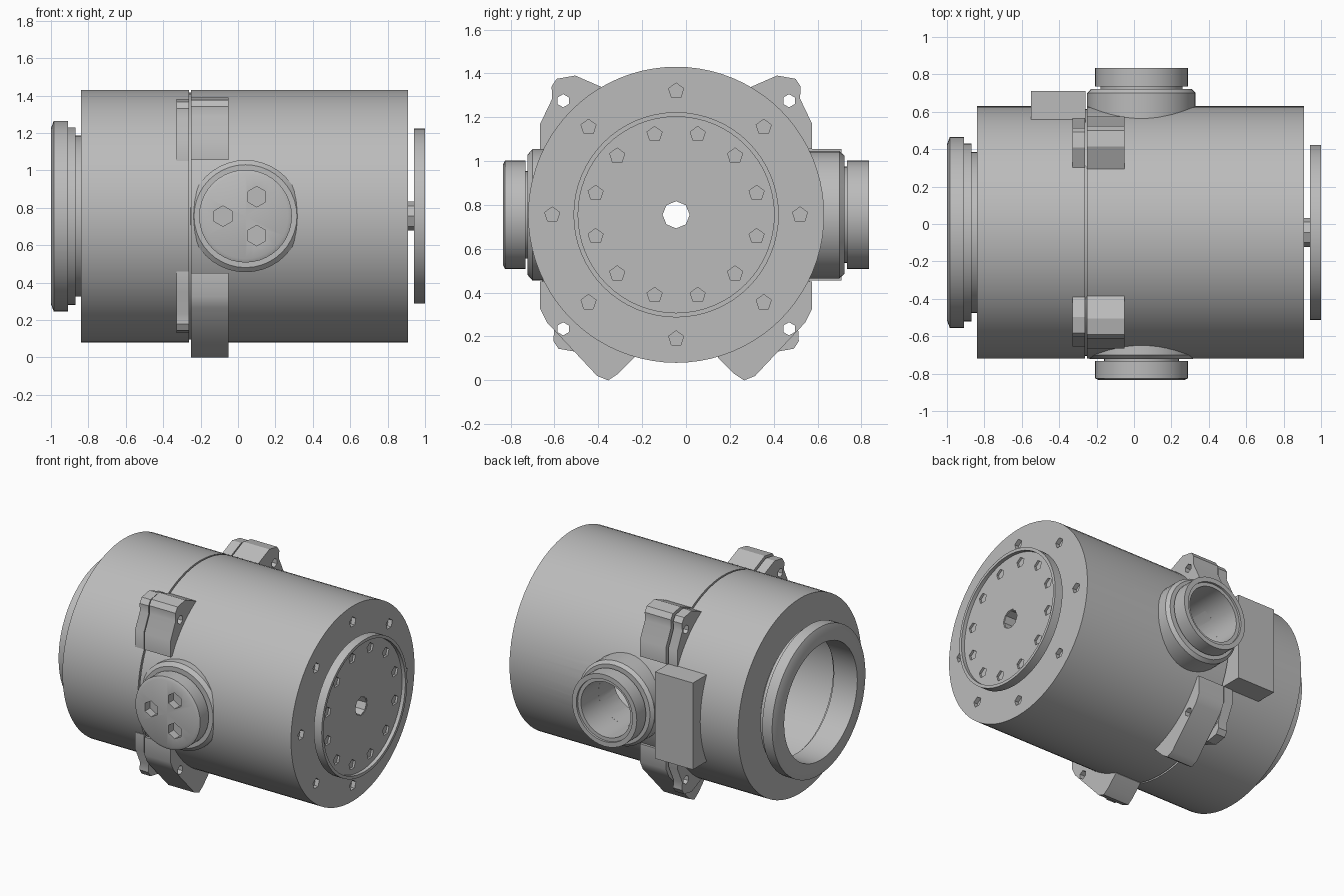
import bpy, bmesh
from math import sin, cos, pi, radians
from mathutils import Matrix, Vector

cube = bpy.data.objects.get("Cube")
if cube:
    bpy.data.objects.remove(cube)

CY, CZ = -0.045, 0.755          # main shaft axis
BX = 0.04                       # x of the side ports
AXIS = Matrix.Translation((0, CY, CZ))

mat = bpy.data.materials.new("cast_grey")
mat.use_nodes = True
GREY = (0.5, 0.5, 0.5, 1)
mat.diffuse_color = GREY
mat.node_tree.nodes["Principled BSDF"].inputs["Base Color"].default_value = GREY


def finish(name, bm):
    bmesh.ops.recalc_face_normals(bm, faces=bm.faces)
    me = bpy.data.meshes.new(name)
    bm.to_mesh(me)
    bm.free()
    me.materials.append(mat)
    ob = bpy.data.objects.new(name, me)
    bpy.context.collection.objects.link(ob)
    return ob


def lathe(name, profile, matrix=AXIS, n=64):
    """Spin a closed (along, radius) loop around local x."""
    bm = bmesh.new()
    rings = [[bm.verts.new(matrix @ Vector((a, r * cos(t), r * sin(t))))
              for a, r in profile]
             for t in (2 * pi * i / n for i in range(n))]
    m = len(profile)
    for i in range(n):
        p, q = rings[i], rings[(i + 1) % n]
        for j in range(m):
            k = (j + 1) % m
            bm.faces.new((p[j], p[k], q[k], q[j]))
    return finish(name, bm)


def prisms(name, outlines, x0, x1, matrix=AXIS):
    """Extrude (y, z) outlines along local x into one object."""
    bm = bmesh.new()
    for pts in outlines:
        a = [bm.verts.new(matrix @ Vector((x0, y, z))) for y, z in pts]
        b = [bm.verts.new(matrix @ Vector((x1, y, z))) for y, z in pts]
        bm.faces.new(a)
        bm.faces.new(b)
        for i in range(len(pts)):
            k = (i + 1) % len(pts)
            bm.faces.new((a[i], a[k], b[k], b[i]))
    return finish(name, bm)


def polygon(y, z, r, n):
    return [(y + r * sin(2 * pi * i / n), z + r * cos(2 * pi * i / n)) for i in range(n)]


def circle_of(count, radius, size, n, start=0):
    return [polygon(radius * cos(t), radius * sin(t), size, n)
            for t in (radians(start) + 2 * pi * i / count for i in range(count))]


def cut(ob, cutter):
    mod = ob.modifiers.new("cut", "BOOLEAN")
    mod.object = cutter
    mod.solver = "EXACT"
    dg = bpy.context.evaluated_depsgraph_get()
    me = bpy.data.meshes.new_from_object(ob.evaluated_get(dg))
    ob.modifiers.clear()
    ob.data = me
    bpy.data.objects.remove(cutter)


def side(sign):
    """Local x points out of the port, along +y or -y."""
    return Matrix.Translation((BX, 0, CZ)) @ Matrix.Rotation(sign * pi / 2, 4, "Z")


parts = []

# Main housing: hollow drum with a joint groove and a closed drive end
housing = lathe("housing", [
    (-0.84, 0.42), (-0.84, 0.675), (-0.262, 0.675), (-0.262, 0.66), (-0.25, 0.66),
    (-0.25, 0.675), (0.91, 0.675), (0.91, 0.062), (0.87, 0.062), (0.87, 0.5),
    (-0.80, 0.5), (-0.80, 0.42)], n=80)
cut(housing, prisms("flange_bolt_cutter", circle_of(8, 0.565, 0.036, 5), 0.88, 0.95))
cut(housing, prisms("port_cutter", [polygon(0, 0, 0.19, 32)], 0.3, 0.9, side(1)))
parts.append(housing)

# Open collar on the rear end, with a recessed neck
parts.append(lathe("rear_collar", [
    (-1.0, 0.4), (-1.0, 0.47), (-0.985, 0.51), (-0.91, 0.51), (-0.91, 0.475),
    (-0.87, 0.475), (-0.87, 0.43), (-0.82, 0.43), (-0.82, 0.4)]))

# Raised drive disc with rim, bolt recesses and hollow hub
disc = lathe("drive_disc", [
    (0.94, 0.44), (0.94, 0.468), (1.0, 0.468), (1.0, 0.447), (0.975, 0.447),
    (0.975, 0.065), (0.945, 0.065), (0.945, 0.44)])
cut(disc, prisms("disc_bolt_cutter", circle_of(12, 0.38, 0.036, 5, 15), 0.96, 1.02))
parts.append(disc)
parts.append(lathe("drive_hub", [
    (0.88, 0.062), (0.88, 0.078), (0.972, 0.078), (0.972, 0.062)], n=8))

# Side ports: pad on the drum, then a thick cap or ring
parts.append(lathe("front_port_pad", [
    (0.60, 0.15), (0.60, 0.30), (0.70, 0.30), (0.722, 0.275), (0.722, 0.15)], side(-1), 40))
cap = lathe("front_port_cap", [
    (0.70, 0.001), (0.70, 0.2), (0.732, 0.2), (0.732, 0.248), (0.825, 0.248),
    (0.835, 0.228), (0.835, 0.001)], side(-1), 40)
cut(cap, prisms("cap_hole_cutter", circle_of(3, 0.12, 0.055, 6, 60), 0.78, 0.9, side(-1)))
parts.append(cap)
parts.append(lathe("back_port_pad", [
    (0.50, 0.19), (0.50, 0.29), (0.70, 0.29), (0.722, 0.27), (0.722, 0.19)], side(1), 40))
parts.append(lathe("back_port_ring", [
    (0.70, 0.19), (0.70, 0.22), (0.735, 0.22), (0.735, 0.248), (0.835, 0.248),
    (0.835, 0.215), (0.82, 0.215), (0.82, 0.19)], side(1), 40))

# Terminal box beside the back port
box = prisms("terminal_box", [[(0.56, -0.3), (0.755, -0.3), (0.755, 0.3), (0.56, 0.3)]],
             -0.55, -0.26)
parts.append(box)

# Mounting lugs: upper ears and lower feet, mirrored across the axis
EAR = [(0.265, 0.55), (0.46, 0.635), (0.545, 0.62), (0.568, 0.585), (0.565, 0.53),
       (0.62, 0.415), (0.62, 0.3), (0.45, 0.3), (0.4, 0.4), (0.3, 0.46)]
FOOT = [(0.62, -0.305), (0.62, -0.43), (0.59, -0.49), (0.36, -0.735), (0.31, -0.755),
        (0.265, -0.725), (0.19, -0.65), (0.2, -0.53), (0.4, -0.4), (0.45, -0.305)]
REAR_EAR = [(y * 0.985, z * 0.985) for y, z in EAR]


def flip(pts, sy, sz=1):
    return [(y * sy, z * sz) for y, z in pts]


for label, sy in (("left_of_shaft", -1), ("right_of_shaft", 1)):
    for name, shape, sz, x0, x1 in (
            ("upper_lug", EAR, 1, -0.25, -0.05),
            ("lower_foot", FOOT, 1, -0.25, -0.05),
            ("upper_rear_lug", REAR_EAR, 1, -0.33, -0.262),
            ("lower_rear_lug", REAR_EAR, -1, -0.33, -0.262)):
        lug = prisms(f"{name}_{label}", [flip(shape, sy, sz)], x0, x1)
        holes = [polygon(sy * 0.515, z, 0.03, 6) for z in (-0.52, 0.52)]
        cut(lug, prisms("lug_hole_cutter", holes, -0.4, 0.0))
        parts.append(lug)

# Smooth shading with sharp edges kept
bpy.ops.object.select_all(action="DESELECT")
for ob in parts:
    ob.select_set(True)
bpy.context.view_layer.objects.active = parts[0]
bpy.ops.object.shade_smooth_by_angle(angle=radians(30))
